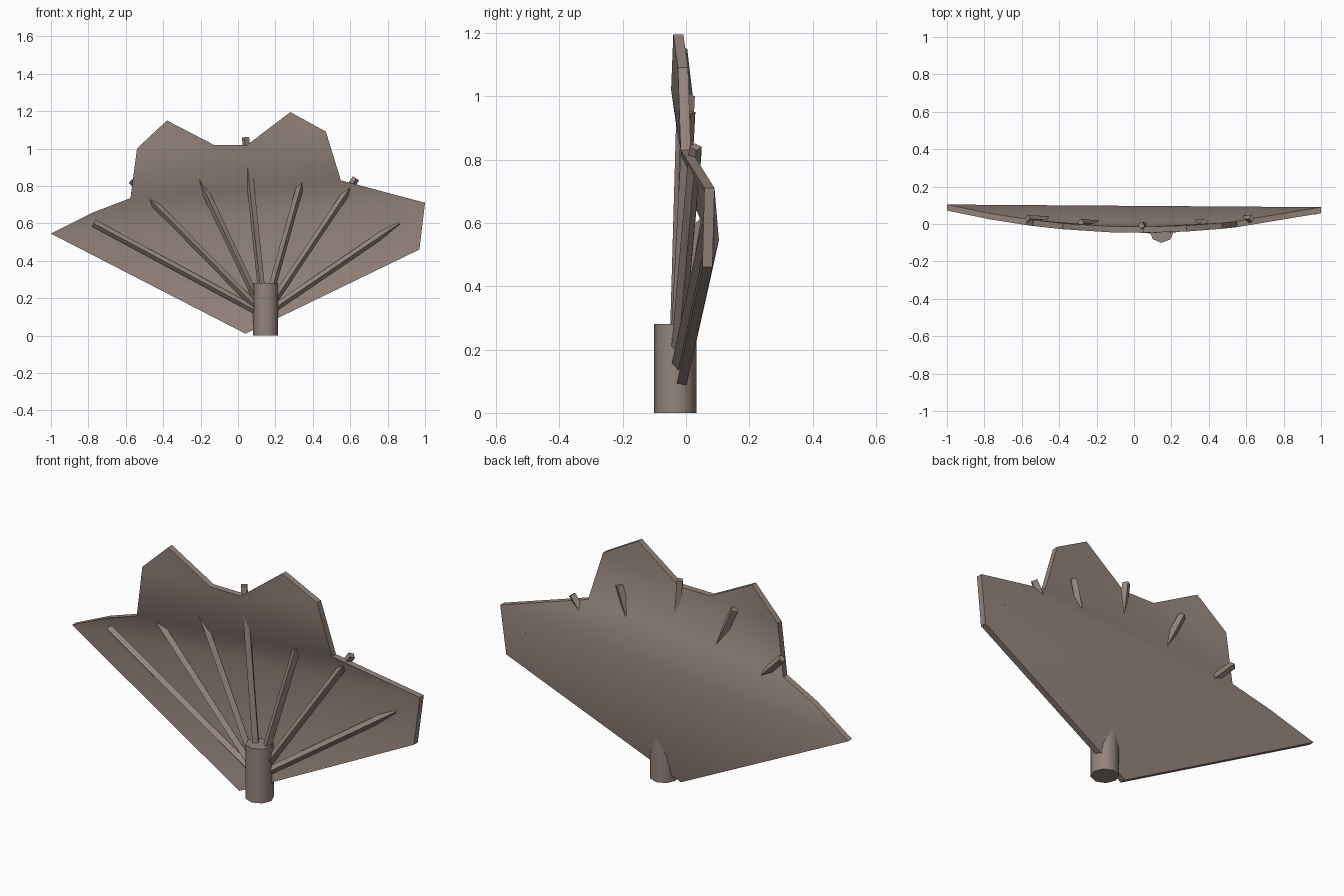
import bpy, bmesh, math
from mathutils import Vector

if "Cube" in bpy.data.objects:
    bpy.data.objects.remove(bpy.data.objects["Cube"])

mat = bpy.data.materials.new("taupe brown")
mat.diffuse_color = (0.30, 0.235, 0.205, 1)
mat.use_nodes = True
mat.node_tree.nodes["Principled BSDF"].inputs["Base Color"].default_value = mat.diffuse_color


def finish(name, bm, angle):
    bmesh.ops.recalc_face_normals(bm, faces=bm.faces)
    mesh = bpy.data.meshes.new(name)
    bm.to_mesh(mesh)
    bm.free()
    mesh.materials.append(mat)
    ob = bpy.data.objects.new(name, mesh)
    bpy.context.collection.objects.link(ob)
    bpy.ops.object.select_all(action='DESELECT')
    ob.select_set(True)
    bpy.context.view_layer.objects.active = ob
    bpy.ops.object.shade_smooth_by_angle(angle=math.radians(angle))
    return ob


# Fan leaf: bowed scalloped rim, stretched flat between the rim corners
rim = [(0.04, 0.01), (0.97, 0.46), (1.0, 0.71), (0.55, 0.83), (0.47, 1.09),
       (0.28, 1.195), (0.05, 1.02), (-0.13, 1.02), (-0.38, 1.15),
       (-0.54, 1.0), (-0.575, 0.735), (-0.77, 0.66), (-1.0, 0.545)]
panels = [(0, 1, 12), (1, 2, 12), (2, 10, 12), (10, 11, 12), (2, 3, 10),
          (3, 6, 10), (3, 4, 6), (4, 5, 6), (6, 7, 10), (7, 9, 10), (7, 8, 9)]
thickness = 0.032
bm = bmesh.new()
front, back = [], []
for x, z in rim:
    y = -0.047 + 0.112 * x * x - 0.007 * x
    front.append(bm.verts.new((x, y, z)))
    back.append(bm.verts.new((x, y + thickness, z)))
for a, b, c in panels:
    bm.faces.new((front[a], front[b], front[c]))
    bm.faces.new((back[c], back[b], back[a]))
for i in range(len(rim)):
    j = (i + 1) % len(rim)
    bm.faces.new((front[j], front[i], back[i], back[j]))
finish("fan_leaf", bm, 30)

# Handle: short eight-sided post
bm = bmesh.new()
bmesh.ops.create_cone(bm, cap_ends=True, segments=8, radius1=0.067,
                      radius2=0.067, depth=0.28)
bmesh.ops.translate(bm, verts=bm.verts, vec=(0.148, -0.034, 0.14))
finish("handle", bm, 50)

# Ribs: square rods spreading from the handle and piercing the leaf
root = Vector((0.14, -0.035, 0.11))
tips = [(-0.77, 0.05, 0.60), (-0.57, 0.03, 0.83), (-0.285, 0.008, 1.0),
        (0.04, -0.008, 1.06), (0.375, 0.01, 0.95), (0.63, 0.03, 0.84),
        (0.86, 0.07, 0.60)]
for n, tip in enumerate(tips):
    d = Vector(tip) - root
    bm = bmesh.new()
    bmesh.ops.create_cone(bm, cap_ends=True, segments=4, radius1=0.02,
                          radius2=0.02, depth=d.length)
    ob = finish("rib_%d" % (n + 1), bm, 30)
    ob.rotation_euler = d.to_track_quat('Z', 'Y').to_euler()
    ob.location = root + d / 2
